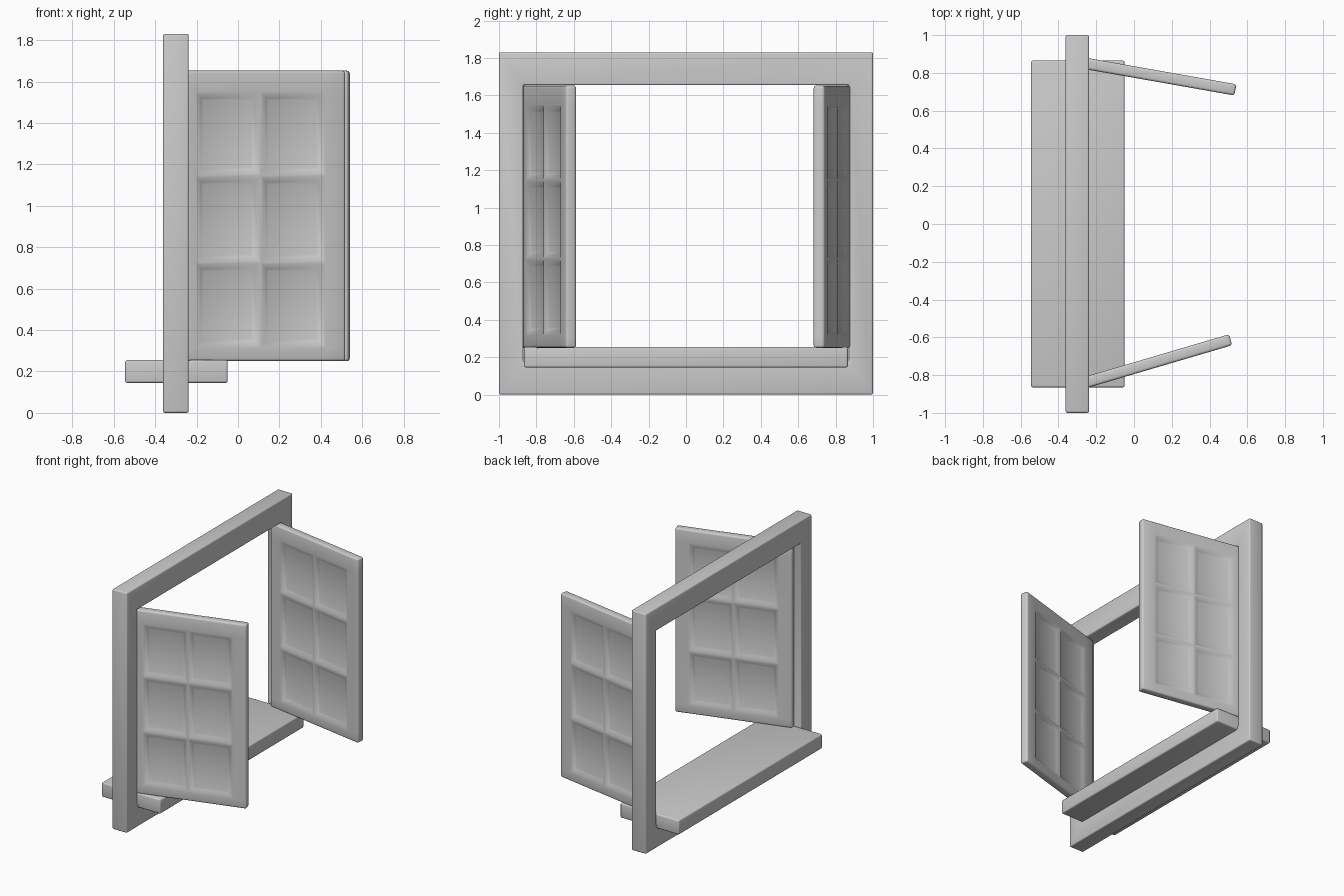
import bpy, bmesh, math
from mathutils import Matrix

if "Cube" in bpy.data.objects:
    bpy.data.objects.remove(bpy.data.objects["Cube"])


def finish(bm, name, radius, segments=3):
    """Round the sharp edges, shade, and link the object."""
    bmesh.ops.recalc_face_normals(bm, faces=bm.faces)
    edges = [e for e in bm.edges
             if len(e.link_faces) == 2 and e.calc_face_angle() > math.radians(70)]
    bmesh.ops.bevel(bm, geom=edges, offset=radius, segments=segments,
                    profile=0.5, affect='EDGES')
    me = bpy.data.meshes.new(name)
    bm.to_mesh(me)
    bm.free()
    for p in me.polygons:
        p.use_smooth = True
    me.set_sharp_from_angle(angle=math.radians(35))
    ob = bpy.data.objects.new(name, me)
    bpy.context.collection.objects.link(ob)
    return ob


def box(name, lo, hi, radius):
    bm = bmesh.new()
    bmesh.ops.create_cube(bm, size=1)
    for v in bm.verts:
        v.co = [(a + b) / 2 + c * (b - a) for a, b, c in zip(lo, hi, v.co)]
    return finish(bm, name, radius)


def window_frame(x0, x1, outer, inner, radius):
    """Rectangular ring; outer and inner are (half width, bottom, top)."""
    bm = bmesh.new()
    def ring(x, r):
        w, b, t = r
        return [bm.verts.new((x, y, z)) for y, z in ((-w, b), (w, b), (w, t), (-w, t))]
    loops = [ring(x0, outer), ring(x1, outer), ring(x1, inner), ring(x0, inner)]
    for a, b in zip(loops, loops[1:] + loops[:1]):
        for i in range(4):
            j = (i + 1) % 4
            bm.faces.new((a[i], a[j], b[j], b[i]))
    return finish(bm, "window_frame", radius)


def shutter(name, origin, angle, y0, y1):
    """Slab with 2 x 3 sunken panels on both faces, turned about its hinge."""
    xs = [0, 0.10, 0.4275, 0.755, 0.855]
    zs = [0.25, 0.315, 0.725, 1.145, 1.55, 1.652]
    nx, nz = len(xs), len(zs)
    bm = bmesh.new()
    sides = [[[bm.verts.new((x, y, z)) for z in zs] for x in xs] for y in (y0, y1)]
    panels = []
    for g in sides:
        for i in range(nx - 1):
            for k in range(nz - 1):
                f = bm.faces.new((g[i][k], g[i + 1][k], g[i + 1][k + 1], g[i][k + 1]))
                if 0 < i < nx - 2 and 0 < k < nz - 2:
                    panels.append(f)
    # edge strips round the slab
    rim = ([(i, 0) for i in range(nx)] + [(nx - 1, k) for k in range(1, nz)]
           + [(i, nz - 1) for i in range(nx - 2, -1, -1)]
           + [(0, k) for k in range(nz - 2, 0, -1)])
    a, b = sides
    for (i, k), (m, n) in zip(rim, rim[1:] + rim[:1]):
        bm.faces.new((a[i][k], a[m][n], b[m][n], b[i][k]))
    bmesh.ops.recalc_face_normals(bm, faces=bm.faces)
    # moulded slopes down to each panel
    for width, depth in ((0.010, -0.002), (0.022, -0.014), (0.010, -0.004)):
        bmesh.ops.inset_individual(bm, faces=panels, thickness=width, depth=depth,
                                   use_even_offset=True)
    ob = finish(bm, name, 0.013)
    ob.data.transform(Matrix.Translation(origin) @ Matrix.Rotation(angle, 4, 'Z'))
    return ob


# frame and sill
window_frame(-0.362, -0.238, (1.0, 0.0, 1.83), (0.87, 0.175, 1.655), 0.010)
box("sill", (-0.545, -0.865, 0.145), (-0.05, 0.865, 0.255), 0.010)

# two open shutters, swung to different angles
shutter("front_shutter", (-0.30, -0.883, 0), math.radians(16.4), 0, 0.06)
shutter("back_shutter", (-0.30, 0.888, 0), math.radians(-10), -0.06, 0)
